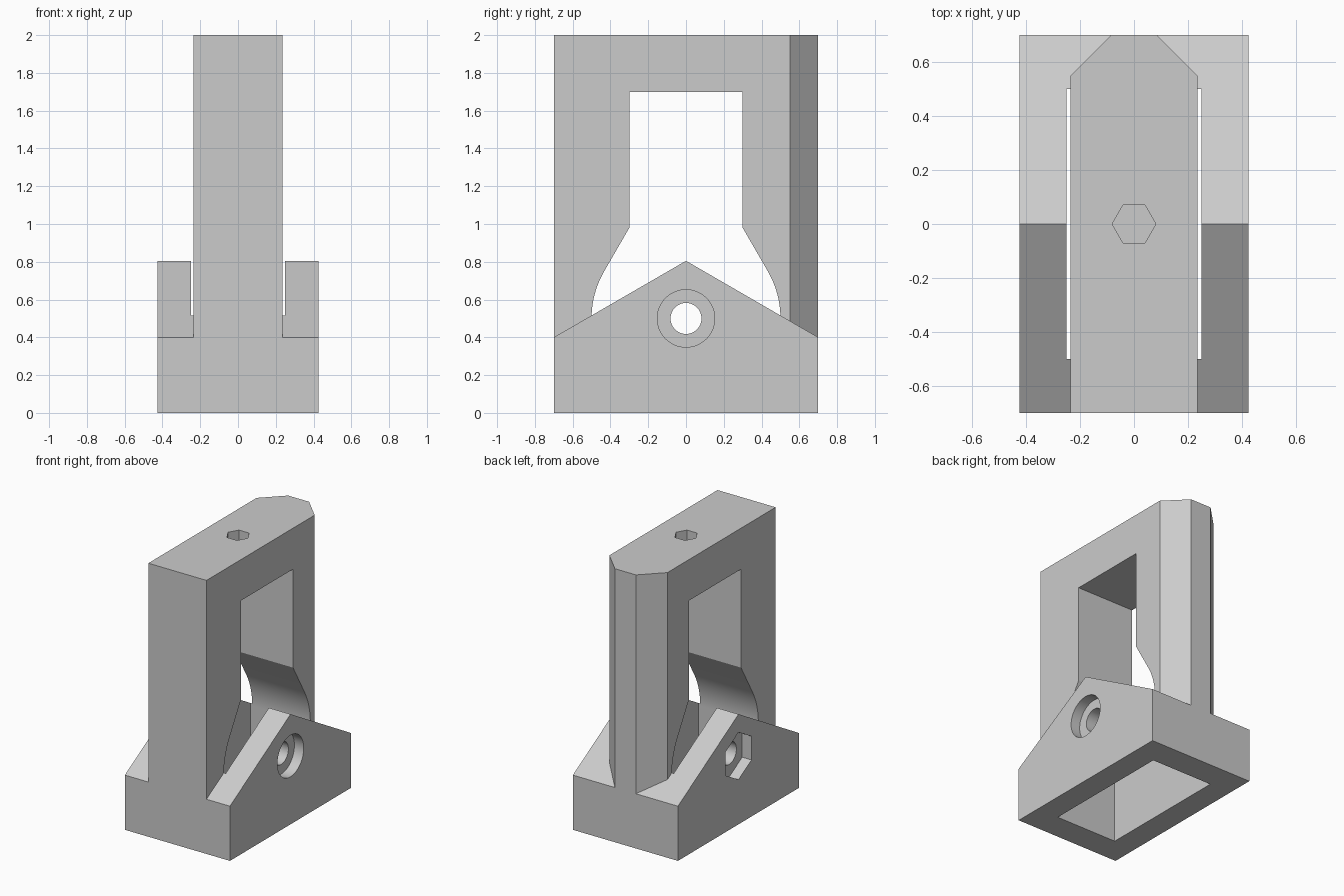
import bpy, bmesh, math
from mathutils import Vector

cube = bpy.data.objects.get("Cube")
if cube:
    bpy.data.objects.remove(cube, do_unlink=True)

grey = bpy.data.materials.new("light grey")
grey.use_nodes = True
grey.diffuse_color = (0.6, 0.6, 0.6, 1)
grey.node_tree.nodes["Principled BSDF"].inputs["Base Color"].default_value = (0.6, 0.6, 0.6, 1)


def prism(name, outline, axis, start, end):
    """Extrude an outline along x (points are y, z) or z (points are x, y)."""
    bm = bmesh.new()
    if axis == "x":
        points = [Vector((start, a, b)) for a, b in outline]
        step = Vector((end - start, 0, 0))
    else:
        points = [Vector((a, b, start)) for a, b in outline]
        step = Vector((0, 0, end - start))
    face = bm.faces.new([bm.verts.new(p) for p in points])
    extruded = bmesh.ops.extrude_face_region(bm, geom=[face])["geom"]
    bmesh.ops.translate(bm, vec=step, verts=[v for v in extruded if isinstance(v, bmesh.types.BMVert)])
    bmesh.ops.recalc_face_normals(bm, faces=bm.faces)
    mesh = bpy.data.meshes.new(name)
    bm.to_mesh(mesh)
    bm.free()
    mesh.materials.append(grey)
    obj = bpy.data.objects.new(name, mesh)
    bpy.context.collection.objects.link(obj)
    return obj


def ring(radius, sides, cx=0, cy=0, turn=0):
    return [(cx + radius * math.cos(math.tau * i / sides + turn),
             cy + radius * math.sin(math.tau * i / sides + turn)) for i in range(sides)]


def combine(target, other, operation):
    mod = target.modifiers.new("join", "BOOLEAN")
    mod.object, mod.operation, mod.solver = other, operation, "EXACT"
    bpy.context.view_layer.objects.active = target
    bpy.ops.object.modifier_apply(modifier=mod.name)
    bpy.data.objects.remove(other, do_unlink=True)


# Gabled base with an open slot through the middle
base = prism("bracket_body", [(-0.7, 0), (0.7, 0), (0.7, 0.4), (0, 0.805), (-0.7, 0.4)], "x", -0.425, 0.425)
slot = [(-0.25, -0.5), (0.25, -0.5), (0.25, 0.5), (-0.25, 0.5)]
combine(base, prism("slot_cutter", slot, "z", -0.2, 1.2), "DIFFERENCE")

# Axle hole, round bolt head recess and hexagonal nut recess
axle_z = 0.5
combine(base, prism("axle_cutter", ring(0.082, 48, 0, axle_z), "x", -0.6, 0.6), "DIFFERENCE")
combine(base, prism("bolt_cutter", ring(0.152, 64, 0, axle_z), "x", 0.35, 0.6), "DIFFERENCE")
combine(base, prism("nut_cutter", ring(0.173, 6, 0, axle_z, math.pi / 2), "x", -0.6, -0.35), "DIFFERENCE")

# Upright frame with chamfered back corners
plan = [(-0.235, -0.7), (0.235, -0.7), (0.235, 0.55), (0.085, 0.7), (-0.085, 0.7), (-0.235, 0.55)]
frame = prism("frame", plan, "z", 0, 2)

# Window: straight top, sloping shoulders, round flare for the wheel
arc = [(0.5 * math.cos(math.radians(a)), axle_z + 0.5 * math.sin(math.radians(a))) for a in range(0, 31, 2)]
half = [(0.5, -0.2)] + arc + [(0.3, 0.98), (0.3, 1.7)]
window = half + [(-y, z) for y, z in reversed(half)]
combine(frame, prism("window_cutter", window, "x", -0.6, 0.6), "DIFFERENCE")

# Blind hexagonal socket in the top
combine(frame, prism("socket_cutter", ring(0.081, 6), "z", 1.8, 2.2), "DIFFERENCE")

combine(base, frame, "UNION")
bpy.ops.object.select_all(action="DESELECT")
base.select_set(True)
bpy.context.view_layer.objects.active = base
bpy.ops.object.shade_smooth_by_angle(angle=math.radians(25))
